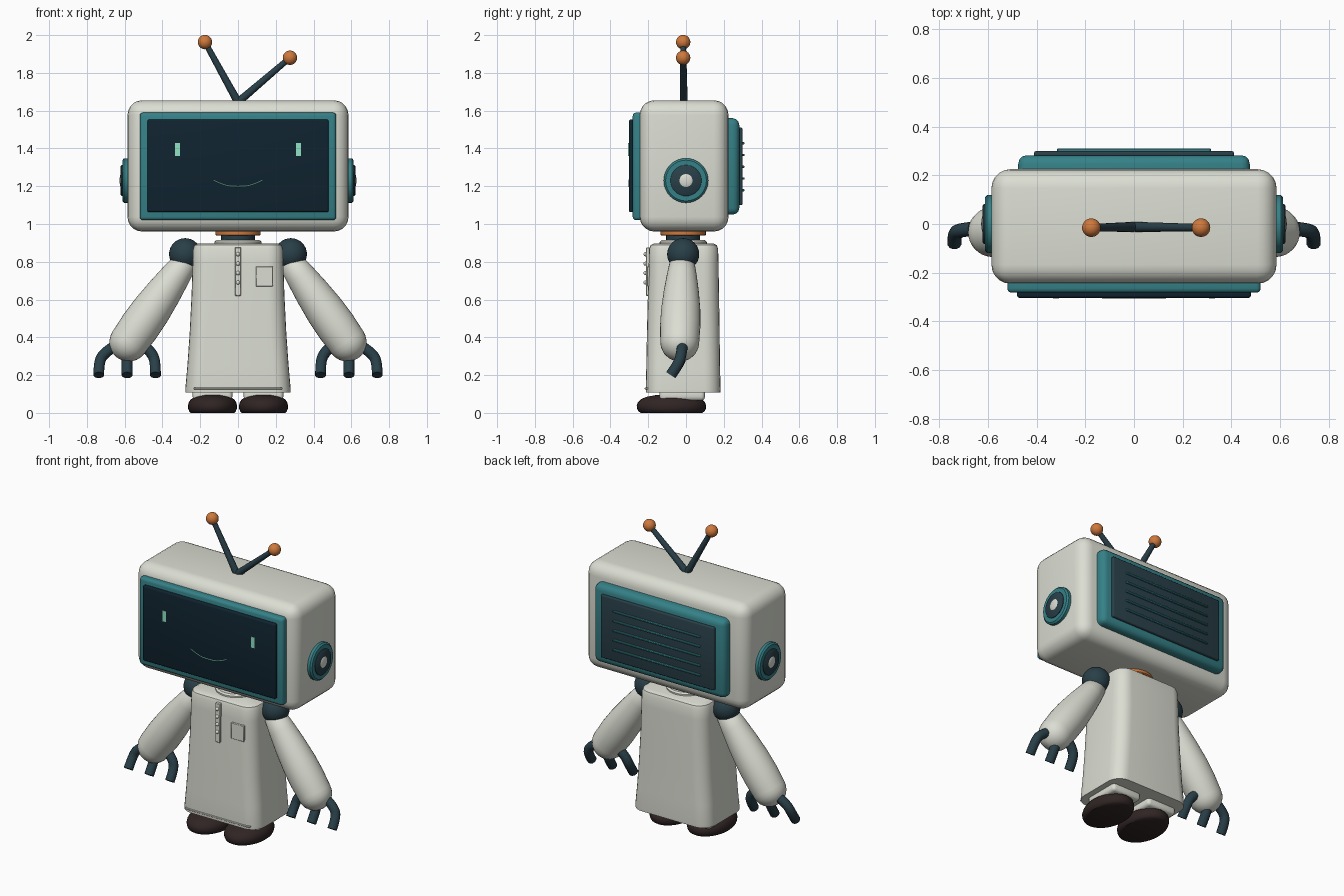
import bpy, bmesh, math
from mathutils import Vector

if "Cube" in bpy.data.objects:
    bpy.data.objects.remove(bpy.data.objects["Cube"])


def material(name, rgb):
    m = bpy.data.materials.new(name)
    m.diffuse_color = (*rgb, 1)
    m.use_nodes = True
    m.node_tree.nodes["Principled BSDF"].inputs["Base Color"].default_value = m.diffuse_color
    return m


WHITE = material("warm_white", (0.71, 0.73, 0.65))
TEAL = material("teal", (0.035, 0.22, 0.245))
DARK = material("dark_slate", (0.022, 0.05, 0.065))
SCREEN = material("screen_navy", (0.005, 0.017, 0.029))
ORANGE = material("orange", (0.62, 0.19, 0.045))
BROWN = material("dark_brown", (0.03, 0.018, 0.018))
MINT = material("mint", (0.28, 0.78, 0.55))


def finish(ob, mat):
    ob.data.materials.append(mat)
    bpy.ops.object.select_all(action='DESELECT')
    ob.select_set(True)
    bpy.context.view_layer.objects.active = ob
    bpy.ops.object.shade_smooth_by_angle(angle=math.radians(40))
    return ob


def from_bmesh(name, bm, mat):
    bmesh.ops.recalc_face_normals(bm, faces=bm.faces)
    me = bpy.data.meshes.new(name)
    bm.to_mesh(me)
    bm.free()
    ob = bpy.data.objects.new(name, me)
    bpy.context.collection.objects.link(ob)
    return finish(ob, mat)


def box(name, lo, hi, mat, bevel=0.0, segs=3):
    """Rounded box between two corners."""
    lo, hi = Vector(lo), Vector(hi)
    bm = bmesh.new()
    bmesh.ops.create_cube(bm, size=1)
    for v in bm.verts:
        v.co = [(lo[i] + hi[i]) / 2 + v.co[i] * (hi[i] - lo[i]) for i in range(3)]
    if bevel:
        bmesh.ops.bevel(bm, geom=bm.edges[:], offset=bevel, segments=segs,
                        profile=0.5, affect='EDGES')
    return from_bmesh(name, bm, mat)


def loft(name, rings, mat):
    """Skin equal-length rings of points and cap both ends."""
    bm = bmesh.new()
    rows = [[bm.verts.new(p) for p in ring] for ring in rings]
    n = len(rows[0])
    for a, b in zip(rows, rows[1:]):
        for i in range(n):
            j = (i + 1) % n
            bm.faces.new((a[i], a[j], b[j], b[i]))
    bm.faces.new(rows[0][::-1])
    bm.faces.new(rows[-1])
    return from_bmesh(name, bm, mat)


def lathe(name, origin, axis, profile, mat, n=32):
    """Turn (distance, radius) pairs around an axis."""
    origin, rot = Vector(origin), Vector(axis).to_track_quat('Z', 'Y')
    rings = [[origin + rot @ Vector((r * math.cos(k * math.tau / n),
                                     r * math.sin(k * math.tau / n), t))
              for k in range(n)] for t, r in profile]
    return loft(name, rings, mat)


def ball(name, centre, radius, mat, scale=(1, 1, 1)):
    bm = bmesh.new()
    bmesh.ops.create_uvsphere(bm, u_segments=32, v_segments=16, radius=radius)
    for v in bm.verts:
        v.co = [centre[i] + v.co[i] * scale[i] for i in range(3)]
    return from_bmesh(name, bm, mat)


def tube(name, points, radius, mat):
    cu = bpy.data.curves.new(name, 'CURVE')
    cu.dimensions = '3D'
    cu.bevel_depth, cu.bevel_resolution = radius, 4
    cu.use_fill_caps = True
    sp = cu.splines.new('NURBS')
    sp.points.add(len(points) - 1)
    for p, co in zip(sp.points, points):
        p.co = (*co, 1)
    sp.use_endpoint_u, sp.order_u, sp.resolution_u = True, min(3, len(points)), 6
    ob = bpy.data.objects.new(name, cu)
    bpy.context.collection.objects.link(ob)
    bpy.ops.object.select_all(action='DESELECT')
    ob.select_set(True)
    bpy.context.view_layer.objects.active = ob
    bpy.ops.object.convert(target='MESH')
    return finish(bpy.context.view_layer.objects.active, mat)


def rounded_ring(hx, y0, y1, z, r, steps=6):
    pts = []
    for q, (cx, cy) in enumerate(((hx - r, y1 - r), (r - hx, y1 - r),
                                  (r - hx, y0 + r), (hx - r, y0 + r))):
        for k in range(steps + 1):
            a = (q + k / steps) * math.pi / 2
            pts.append((cx + r * math.cos(a), cy + r * math.sin(a), z))
    return pts


# Head with screen at the front and vent panel at the back
box("head", (-0.585, -0.245, 0.96), (0.585, 0.225, 1.655), WHITE, 0.078, 5)
box("screen_frame", (-0.52, -0.282, 1.02), (0.52, -0.2, 1.59), TEAL, 0.018)
box("screen", (-0.48, -0.303, 1.063), (0.48, -0.25, 1.553), SCREEN, 0.01)
box("back_frame", (-0.475, 0.15, 1.05), (0.475, 0.282, 1.56), TEAL, 0.035)
box("back_panel", (-0.41, 0.26, 1.10), (0.41, 0.299, 1.51), DARK, 0.008)
for i in range(5):
    z = 1.178 + i * 0.0625
    box(f"vent_slat_{i}", (-0.315, 0.29, z - 0.006), (0.315, 0.31, z + 0.006), TEAL, 0.003, 1)

# Face
for s in (-1, 1):
    x = s * 0.32
    box("eye", (x - 0.013, -0.306, 1.36), (x + 0.013, -0.301, 1.43), MINT)
tube("mouth", [(-0.13, -0.302, 1.232), (-0.07, -0.302, 1.202), (0, -0.302, 1.199),
               (0.07, -0.302, 1.202), (0.13, -0.302, 1.232)], 0.003, MINT)

# Ears
for s in (-1, 1):
    o, a = (s * 0.57, 0, 1.23), (s, 0, 0)
    lathe("ear_ring", o, a, [(0, 0.118), (0.033, 0.118), (0.042, 0.108)], TEAL)
    lathe("ear_disc", o, a, [(0, 0.082), (0.046, 0.082), (0.051, 0.076)], DARK)
    ball("ear_knob", (s * 0.615, 0, 1.23), 0.04, WHITE, (0.3, 1, 1))

# Antennae
for x, z in ((-0.175, 1.963), (0.275, 1.88)):
    foot = Vector((0, -0.012, 1.645))
    d = Vector((x, -0.015, z)) - foot
    lathe("antenna_rod", foot, d, [(0, 0.021), (d.length, 0.015)], DARK, 16)
    ball("antenna_tip", (x, -0.015, z), 0.038, ORANGE)

# Neck
up = (0, 0, 1)
lathe("neck_ring", (0, -0.015, 0.938), up, [(0, 0.115), (0.005, 0.12), (0.03, 0.12)], ORANGE)
lathe("neck", (0, -0.015, 0.89), up, [(0, 0.09), (0.06, 0.09)], DARK)
lathe("collar", (0, -0.015, 0.88), up, [(0, 0.125), (0.025, 0.125), (0.034, 0.115)], WHITE)

# Flared coat body: half width, front y, back y, height, corner radius
body = [(0.278, -0.212, 0.182, 0.108, 0.085), (0.279, -0.213, 0.183, 0.125, 0.085),
        (0.268, -0.210, 0.180, 0.25, 0.085), (0.256, -0.207, 0.178, 0.42, 0.085),
        (0.246, -0.202, 0.175, 0.62, 0.085), (0.240, -0.197, 0.172, 0.80, 0.08),
        (0.238, -0.195, 0.170, 0.868, 0.08), (0.231, -0.188, 0.163, 0.888, 0.075),
        (0.215, -0.172, 0.147, 0.896, 0.06)]
loft("body", [rounded_ring(*row) for row in body], WHITE)

# Coat details
box("placket", (-0.017, -0.212, 0.62), (0.017, -0.18, 0.875), WHITE, 0.003, 1)
for z in (0.69, 0.74, 0.79, 0.84):
    ball("button", (0, -0.214, z), 0.011, WHITE)
box("pocket", (0.094, -0.207, 0.67), (0.186, -0.18, 0.775), WHITE, 0.003, 1)
box("hem", (-0.235, -0.219, 0.125), (0.235, -0.2, 0.134), WHITE, 0.002, 1)

for s in (-1, 1):
    # Shoulder and teardrop arm
    ball("shoulder", (s * 0.28, -0.015, 0.84), 0.085, DARK)
    top, end = Vector((s * 0.275, -0.02, 0.805)), Vector((s * 0.578, -0.033, 0.375))
    d = end - top
    L, R = d.length, 0.103
    prof = [(0, 0.055), (0.012, 0.066), (0.1, 0.08), (0.2, 0.093), (0.32, 0.104),
            (0.42, 0.107)]
    prof += [(L + R * math.sin(a), R * math.cos(a))
             for a in (math.radians(k) for k in (0, 15, 30, 45, 60, 75, 87))]
    lathe("arm", top, d, prof, WHITE)

    # Three curved fingers
    for x0, x1, z0 in ((0.665, 0.737, 0.345), (0.587, 0.587, 0.33), (0.485, 0.437, 0.345)):
        tube("finger", [(s * x0, -0.02, z0), (s * (0.35 * x0 + 0.65 * x1), -0.025, z0 - 0.03),
                        (s * x1, -0.036, 0.265), (s * x1, -0.08, 0.2)], 0.029, DARK)

    # Leg stub and flat-soled shoe
    box("leg", (s * 0.135 - 0.105, -0.14, 0.065), (s * 0.135 + 0.105, 0.1, 0.125), WHITE, 0.02)
    shoe = [(0.88, 0.0), (0.95, 0.008), (0.99, 0.022), (1.0, 0.038), (0.97, 0.055),
            (0.88, 0.072), (0.72, 0.085), (0.45, 0.094), (0.1, 0.097)]
    loft("shoe", [[(s * 0.135 + 0.13 * k * math.cos(i * math.tau / 32),
                    -0.077 + 0.184 * k * math.sin(i * math.tau / 32), z)
                   for i in range(32)] for k, z in shoe], BROWN)
